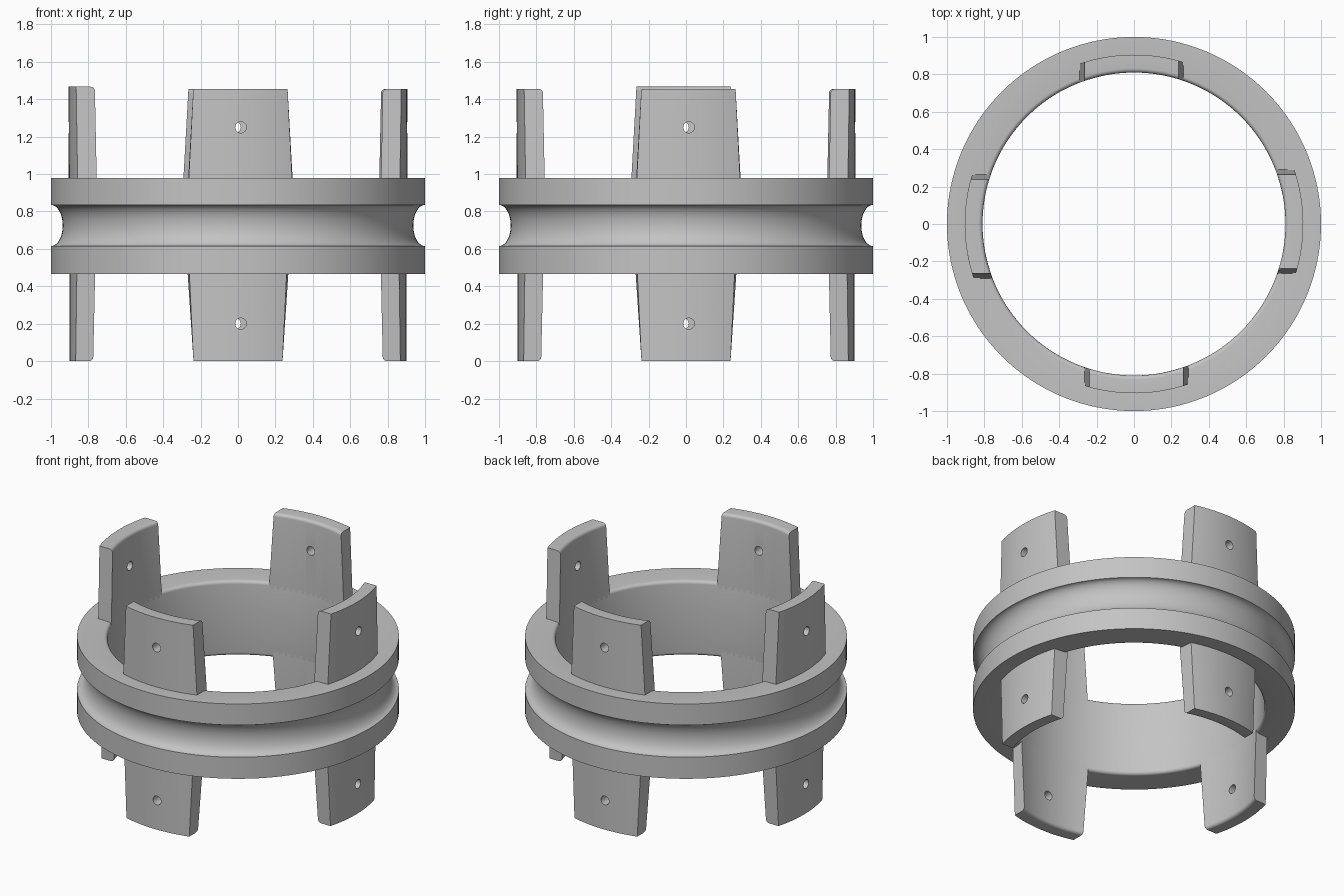
import bpy, bmesh
from math import sin, cos, pi, sqrt, radians
from mathutils import Matrix

cube = bpy.data.objects.get("Cube")
if cube:
    bpy.data.objects.remove(cube)

grey = bpy.data.materials.new("plain grey")
grey.use_nodes = True
grey.diffuse_color = (0.55, 0.55, 0.55, 1)
grey.node_tree.nodes["Principled BSDF"].inputs["Base Color"].default_value = (0.55, 0.55, 0.55, 1)


def make_object(name, bm):
    bmesh.ops.recalc_face_normals(bm, faces=bm.faces)
    mesh = bpy.data.meshes.new(name)
    bm.to_mesh(mesh)
    bm.free()
    mesh.materials.append(grey)
    obj = bpy.data.objects.new(name, mesh)
    bpy.context.collection.objects.link(obj)
    return obj


def activate(obj):
    bpy.ops.object.select_all(action='DESELECT')
    obj.select_set(True)
    bpy.context.view_layer.objects.active = obj


def smooth(obj):
    activate(obj)
    bpy.ops.object.shade_smooth_by_angle(angle=radians(30))


def bridge(bm, loop_a, loop_b):
    n = len(loop_a)
    for i in range(n):
        j = (i + 1) % n
        bm.faces.new((loop_a[i], loop_a[j], loop_b[j], loop_b[i]))


def arc(cx, cz, rx, rz, start, end, steps):
    angles = [radians(start + (end - start) * i / steps) for i in range(steps + 1)]
    return [(cx + rx * cos(a), cz + rz * sin(a)) for a in angles]


R_IN, ROUND = 0.81, 0.022

# Grooved ring: lathed section with a rounded inner rim
Z0, Z1 = 0.467, 0.98
section = [(1, Z0)]
section += arc(1, 0.725, 0.063, 0.11, 270, 90, 16)
section += [(1, Z1)]
section += arc(R_IN + ROUND, Z1 - ROUND, ROUND, ROUND, 90, 180, 5)
section += arc(R_IN + ROUND, Z0 + ROUND, ROUND, ROUND, 180, 270, 5)
bm = bmesh.new()
SEG = 128
rings = [[bm.verts.new((r * cos(2 * pi * k / SEG), r * sin(2 * pi * k / SEG), z))
          for r, z in section] for k in range(SEG)]
for k in range(SEG):
    bridge(bm, rings[k], rings[(k + 1) % SEG])
smooth(make_object("grooved_ring", bm))


def make_tab(name, turn, base, tip, r_out, half_base, half_tip, shift, flare, hole_z):
    """Curved tapering tab with a rounded inner tip and a small round hole."""
    s = 1 if tip > base else -1
    profile = [(r_out, base), (r_out, tip)]
    profile += arc(R_IN + ROUND, tip - s * ROUND, ROUND, s * ROUND, 90, 180, 5)
    profile += [(R_IN, base)]
    bm = bmesh.new()
    columns = []
    COLS = 14
    for c in range(COLS + 1):
        u = 2 * c / COLS - 1
        loop = []
        for r, z in profile:
            t = (z - base) / (tip - base)
            half = half_base + (half_tip - half_base) * t
            half += flare * (1 - t) * (r_out - r) / (r_out - R_IN)
            x = shift + u * half
            loop.append(bm.verts.new((x, -sqrt(r * r - x * x), z)))
        columns.append(loop)
    for a, b in zip(columns, columns[1:]):
        bridge(bm, a, b)
    bm.faces.new(columns[0])
    bm.faces.new(columns[-1])
    spin = Matrix.Rotation(turn, 4, 'Z')
    bm.transform(spin)
    tab = make_object(name, bm)

    # Drill the hole
    bm = bmesh.new()
    bmesh.ops.create_cone(bm, cap_ends=True, segments=24, radius1=0.03, radius2=0.03, depth=0.4,
                          matrix=spin @ Matrix.Translation((0.015, -0.86, hole_z))
                          @ Matrix.Rotation(pi / 2, 4, 'X'))
    drill = make_object("hole_cutter", bm)
    drill.hide_render = True
    activate(tab)
    cut = tab.modifiers.new("hole", 'BOOLEAN')
    cut.operation = 'DIFFERENCE'
    cut.solver = 'EXACT'
    cut.object = drill
    bpy.ops.object.modifier_apply(modifier=cut.name)
    bpy.data.objects.remove(drill)
    smooth(tab)


# Four tabs above and four below, a quarter turn apart
for k, side in enumerate(("front", "left", "back", "right")):
    top = 1.467 if side == "right" else 1.455
    make_tab(side + "_upper_tab", k * pi / 2, 0.94, top, 0.905, 0.278, 0.252, 0.013, 0.003, 1.25)
    make_tab(side + "_lower_tab", k * pi / 2, 0.51, 0, 0.9, 0.262, 0.238, 0, 0.01, 0.2)
